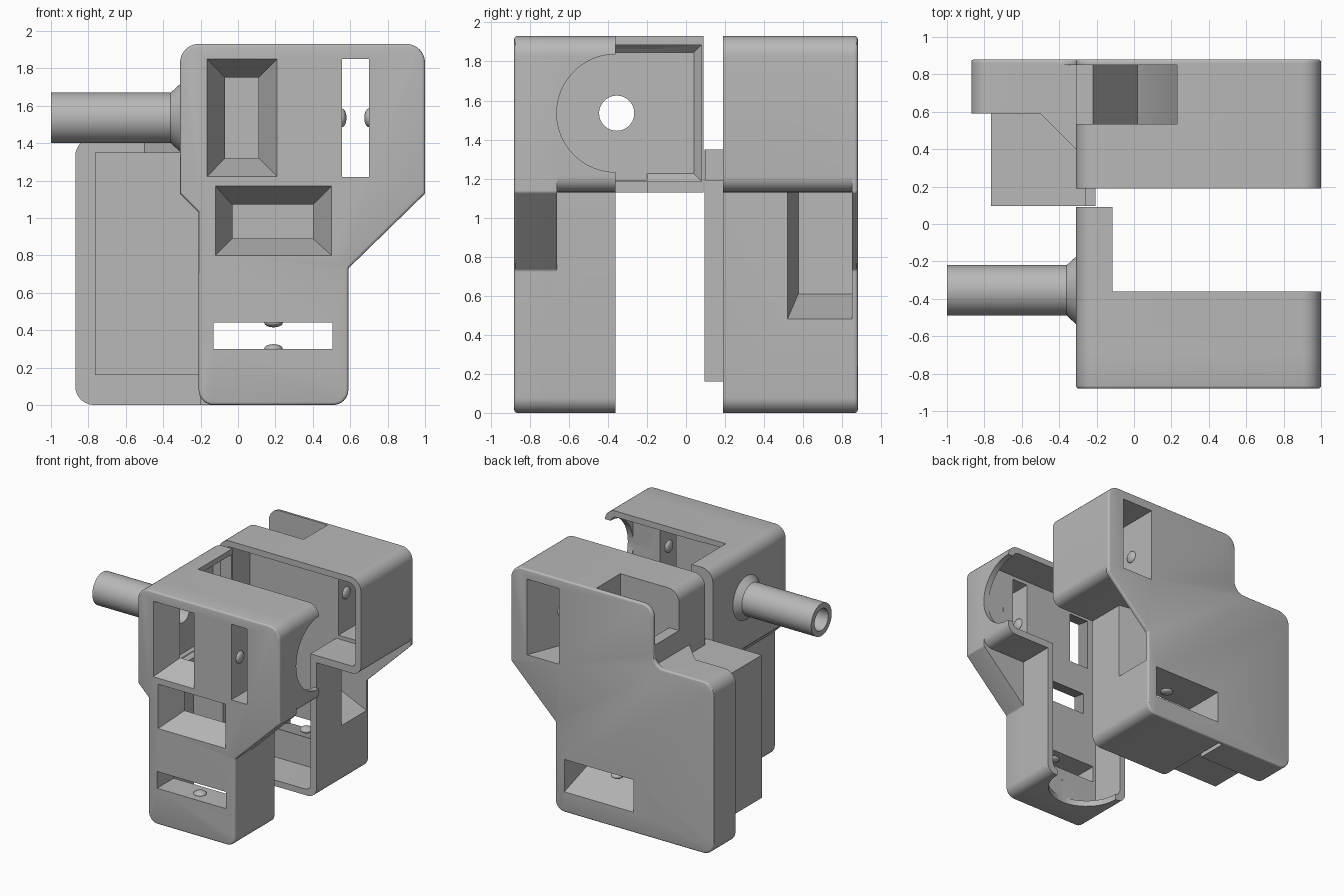
import bpy, bmesh, math
from mathutils import Vector

cube = bpy.data.objects.get("Cube")
if cube:
    bpy.data.objects.remove(cube, do_unlink=True)

grey = bpy.data.materials.new("plain grey")
grey.use_nodes = True
grey.diffuse_color = (0.48, 0.48, 0.48, 1)
grey.node_tree.nodes["Principled BSDF"].inputs["Base Color"].default_value = grey.diffuse_color


def finish(name, bm):
    bmesh.ops.recalc_face_normals(bm, faces=bm.faces)
    mesh = bpy.data.meshes.new(name)
    bm.to_mesh(mesh)
    bm.free()
    mesh.materials.append(grey)
    obj = bpy.data.objects.new(name, mesh)
    bpy.context.collection.objects.link(obj)
    return obj


def place(axis, a, b, h):
    """Put a flat point (a, b) at height h along an axis."""
    return {"x": (h, a, b), "y": (a, h, b), "z": (a, b, h)}[axis]


def rounded(corners, steps=8):
    """Turn (a, b, radius) corners into a filleted outline."""
    out = []
    for i, (a, b, r) in enumerate(corners):
        p = Vector((a, b))
        if r == 0:
            out.append(p)
            continue
        u = (Vector(corners[i - 1][:2]) - p).normalized()
        v = (Vector(corners[(i + 1) % len(corners)][:2]) - p).normalized()
        half = u.angle(v) / 2
        centre = p + (u + v).normalized() * (r / math.sin(half))
        d0 = p + u * (r / math.tan(half)) - centre
        d1 = p + v * (r / math.tan(half)) - centre
        sweep = d0.angle_signed(d1)
        for k in range(steps + 1):
            t = -sweep * k / steps
            out.append(centre + Vector((d0.x * math.cos(t) - d0.y * math.sin(t),
                                        d0.x * math.sin(t) + d0.y * math.cos(t))))
    return out


def loft(name, axis, lo, hi, base, top=None, soft=None):
    """Solid between two outlines; soft rounds the rim at that height."""
    bm = bmesh.new()
    bottom = [bm.verts.new(place(axis, *p, lo)) for p in base]
    upper = [bm.verts.new(place(axis, *p, hi)) for p in (top or base)]
    caps = {lo: bm.faces.new(bottom), hi: bm.faces.new(upper)}
    n = len(bottom)
    for i in range(n):
        j = (i + 1) % n
        bm.faces.new((bottom[i], bottom[j], upper[j], upper[i]))
    bmesh.ops.recalc_face_normals(bm, faces=bm.faces)
    if soft is not None:
        bmesh.ops.bevel(bm, geom=list(caps[soft].edges), offset=0.015, segments=3,
                        profile=0.5, affect="EDGES")
    return finish(name, bm)


def rect(a0, a1, b0, b1):
    return [(a0, b0), (a1, b0), (a1, b1), (a0, b1)]


def box(name, x0, x1, y0, y1, z0, z1):
    return loft(name, "z", z0, z1, rect(x0, x1, y0, y1))


def rod(name, axis, a, b, lo, hi, r0, r1=None, sides=48):
    ring = [(math.cos(2 * math.pi * k / sides), math.sin(2 * math.pi * k / sides))
            for k in range(sides)]
    circle = lambda r: [(a + r * c, b + r * s) for c, s in ring]
    return loft(name, axis, lo, hi, circle(r0), circle(r1 or r0))


def combine(obj, parts, operation):
    """Apply booleans and discard the helper parts."""
    for part in parts:
        mod = obj.modifiers.new("shape", "BOOLEAN")
        mod.operation, mod.object, mod.solver = operation, part, "EXACT"
        bpy.context.view_layer.update()
        graph = bpy.context.evaluated_depsgraph_get()
        mesh = bpy.data.meshes.new_from_object(obj.evaluated_get(graph))
        obj.modifiers.clear()
        obj.data = mesh
        bpy.data.objects.remove(part, do_unlink=True)


def smooth(obj):
    obj.data.materials.clear()
    obj.data.materials.append(grey)
    for poly in obj.data.polygons:
        poly.material_index = 0
    bpy.ops.object.select_all(action="DESELECT")
    obj.select_set(True)
    bpy.context.view_layer.objects.active = obj
    bpy.ops.object.shade_smooth_by_angle(angle=math.radians(30))


# Shared outlines
left_edge = [(-0.21, 0, 0.08), (-0.21, 1.03, 0), (-0.31, 1.13, 0)]
head = [(-0.31, 1.93, 0.1), (1, 1.93, 0.1)]
body = rounded(head + [(1, 1.13, 0.08), (0.59, 1.13, 0), (0.59, 0, 0.08)] + left_edge)
sloped = head + [(1, 1.13, 0.02), (0.59, 0.73, 0.02)]
face_plate = rounded(sloped + [(0.59, 0, 0.08)] + left_edge)
back_plate = rounded(sloped + [(0.59, 0, 0.08), (-0.87, 0, 0.1),
                               (-0.87, 1.43, 0.1), (-0.31, 1.43, 0.1)])
upper_room = rounded([(-0.26, 1.88, 0.06), (0.95, 1.88, 0.06),
                      (0.95, 1.19, 0.04), (-0.26, 1.19, 0)])
lower_room = rounded([(-0.155, 1.4, 0), (0.535, 1.4, 0),
                      (0.535, 0.05, 0.05), (-0.155, 0.05, 0.05)])

# Front shell: face, walls, side flap and pipe
front = loft("front_shell", "y", -0.88, -0.66, face_plate, soft=-0.88)
flap = rounded([(-0.31, 1.93, 0.1), (-0.115, 1.93, 0), (-0.115, 1.13, 0), (-0.31, 1.13, 0)])
combine(front, [
    loft("walls", "y", -0.7, -0.36, body),
    loft("flap", "y", -0.5, 0.09, flap),
    rod("pipe", "x", -0.355, 1.535, -1, -0.29, 0.135),
    rod("flare", "x", -0.355, 1.535, -0.36, -0.305, 0.135, 0.185),
], "UNION")
combine(front, [
    loft("upper_cut", "y", -0.66, -0.2, upper_room),
    loft("lower_cut", "y", -0.66, -0.2, lower_room),
    loft("flap_cut", "x", -0.26, -0.215, rect(-0.66, 0.04, 1.225, 1.845),
         rect(-0.66, 0.08, 1.185, 1.885)),
    box("flap_opening", -0.216, 0.1, -0.66, 0.08, 1.185, 1.885),
    rod("bore", "x", -0.355, 1.535, -1.1, -0.2, 0.09),
    rod("side_port", "x", -0.36, 1.535, 0.8, 1.1, 0.302),
    rod("bottom_port", "z", 0.19, -0.36, -0.1, 0.2, 0.302),
    loft("tall_window", "y", -0.881, -0.659, rect(-0.165, 0.21, 1.22, 1.85),
         rect(-0.07, 0.11, 1.32, 1.75)),
    loft("wide_window", "y", -0.881, -0.659, rect(-0.12, 0.5, 0.8, 1.17),
         rect(-0.03, 0.4, 0.89, 1.07)),
    box("tall_slot", 0.555, 0.7, -1, -0.6, 1.22, 1.85),
    box("wide_slot", -0.13, 0.505, -1, -0.6, 0.3, 0.44),
], "DIFFERENCE")
smooth(front)

# Back shell: plate, walls, side flange, side case and gusset
back = loft("back_shell", "y", 0.85, 0.88, back_plate, soft=0.88)
flange = rounded([(-0.87, 0, 0.1), (-0.87, 1.43, 0.1), (-0.2, 1.43, 0), (-0.2, 0, 0)])
combine(back, [
    loft("walls", "y", 0.19, 0.86, body),
    loft("flange", "y", 0.59, 0.86, flange),
    box("side_case", -0.765, -0.205, 0.095, 0.62, 0.16, 1.35),
    loft("gusset", "z", 1.13, 1.43, [(-0.29, 0.4), (-0.31, 0.4), (-0.51, 0.6), (-0.29, 0.6)]),
], "UNION")
channel = [(-0.5, 2), (-0.5, 1.6), (-0.22, 1.6), (0.02, 1.2), (0.23, 1.65), (0.23, 2)]
combine(back, [
    loft("upper_cut", "y", 0.1, 0.53, upper_room),
    loft("lower_cut", "y", 0.1, 0.53, lower_room),
    loft("top_channel", "y", 0.535, 0.85, channel),
    loft("side_pocket", "x", 0.3, 0.5901, rect(0.575, 0.85, 0.61, 1.13),
         rect(0.52, 0.85, 0.48, 1.13)),
    loft("tall_slot", "y", 0.5, 0.881, rect(0.555, 0.7, 1.22, 1.85),
         rect(0.555, 0.85, 1.22, 1.85)),
    loft("wide_slot", "y", 0.5, 0.881, rect(-0.13, 0.505, 0.3, 0.44),
         rect(-0.13, 0.505, 0.17, 0.44)),
], "DIFFERENCE")
smooth(back)


# Small catch bumps inside the slots
def bump(name, x, y, z, size):
    bm = bmesh.new()
    bmesh.ops.create_uvsphere(bm, u_segments=24, v_segments=12, radius=0.05)
    bmesh.ops.scale(bm, vec=size, verts=bm.verts)
    bmesh.ops.translate(bm, vec=(x, y, z), verts=bm.verts)
    smooth(finish(name, bm))


for side, y in (("front", -0.77), ("back", 0.63)):
    for x in (0.555, 0.7):
        bump(side + "_tall_slot_bump", x, y, 1.535, (0.5, 1, 1))
    for z in (0.3, 0.44):
        bump(side + "_wide_slot_bump", 0.19, y, z, (1, 1, 0.5))
